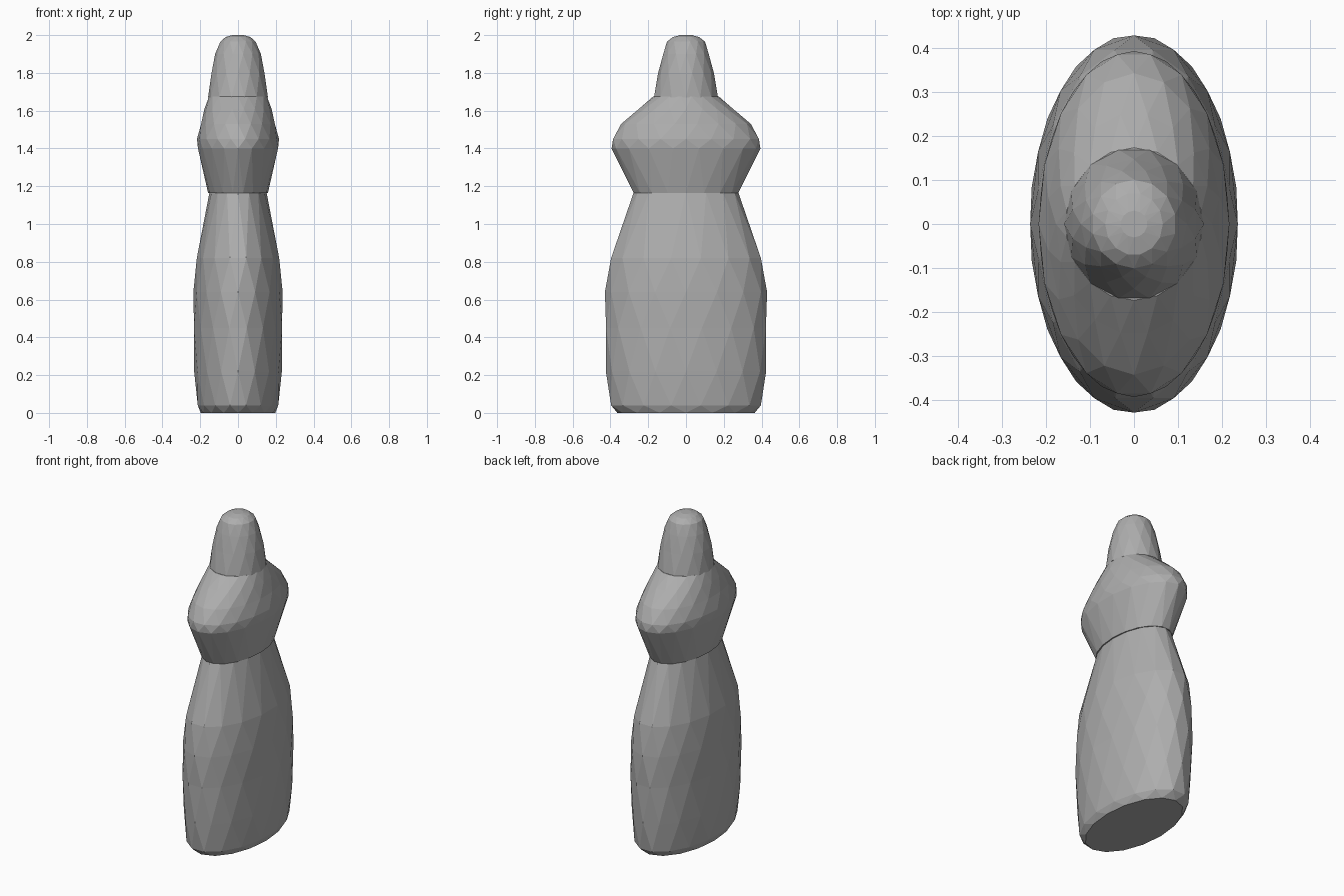
import bpy
import bmesh
from math import cos, sin, pi

cube = bpy.data.objects.get("Cube")
if cube:
    bpy.data.objects.remove(cube, do_unlink=True)

grey = bpy.data.materials.new("plain_grey")
grey.use_nodes = True
colour = (0.42, 0.42, 0.42, 1)
grey.diffuse_color = colour
grey.node_tree.nodes["Principled BSDF"].inputs["Base Color"].default_value = colour


def faceted_loft(name, rings, sides):
    """Stack elliptical rings (z, x radius, y radius), each turned half a step, joined by triangles."""
    bm = bmesh.new()
    swell = 1.01  # keeps the faceted outline on the ellipse
    loops = []
    for i, (z, rx, ry) in enumerate(rings):
        angles = [2 * pi * (k + 0.5 * (i % 2)) / sides for k in range(sides)]
        loops.append([bm.verts.new((rx * swell * cos(a), ry * swell * sin(a), z)) for a in angles])
    for i in range(len(loops) - 1):
        low, high = loops[i], loops[i + 1]
        for k in range(sides):
            n = (k + 1) % sides
            if i % 2 == 0:
                bm.faces.new((low[k], low[n], high[k]))
                bm.faces.new((low[n], high[n], high[k]))
            else:
                bm.faces.new((low[k], high[n], high[k]))
                bm.faces.new((low[k], low[n], high[n]))
    bm.faces.new(loops[0][::-1])
    bm.faces.new(loops[-1])
    bmesh.ops.recalc_face_normals(bm, faces=bm.faces)
    mesh = bpy.data.meshes.new(name)
    bm.to_mesh(mesh)
    bm.free()
    mesh.materials.append(grey)
    obj = bpy.data.objects.new(name, mesh)
    bpy.context.collection.objects.link(obj)
    return obj


# Tall oval body with a narrow chamfer at the foot
faceted_loft("body", [
    (0, 0.195, 0.36), (0.04, 0.215, 0.4), (0.22, 0.23, 0.42), (0.45, 0.235, 0.427),
    (0.64, 0.234, 0.425), (0.82, 0.22, 0.4), (1.165, 0.15, 0.275)], 16)

# Flared shoulder tapering from an oval waist to a round neck
faceted_loft("shoulder", [
    (1.165, 0.157, 0.278), (1.4, 0.213, 0.39), (1.45, 0.215, 0.388),
    (1.53, 0.196, 0.34), (1.61, 0.176, 0.25), (1.675, 0.154, 0.172)], 18)

# Rounded cap
faceted_loft("cap", [
    (1.67, 0.157, 0.172), (1.8, 0.142, 0.146), (1.9, 0.12, 0.122),
    (1.965, 0.095, 0.1), (1.99, 0.065, 0.07), (2, 0.03, 0.03)], 14)
